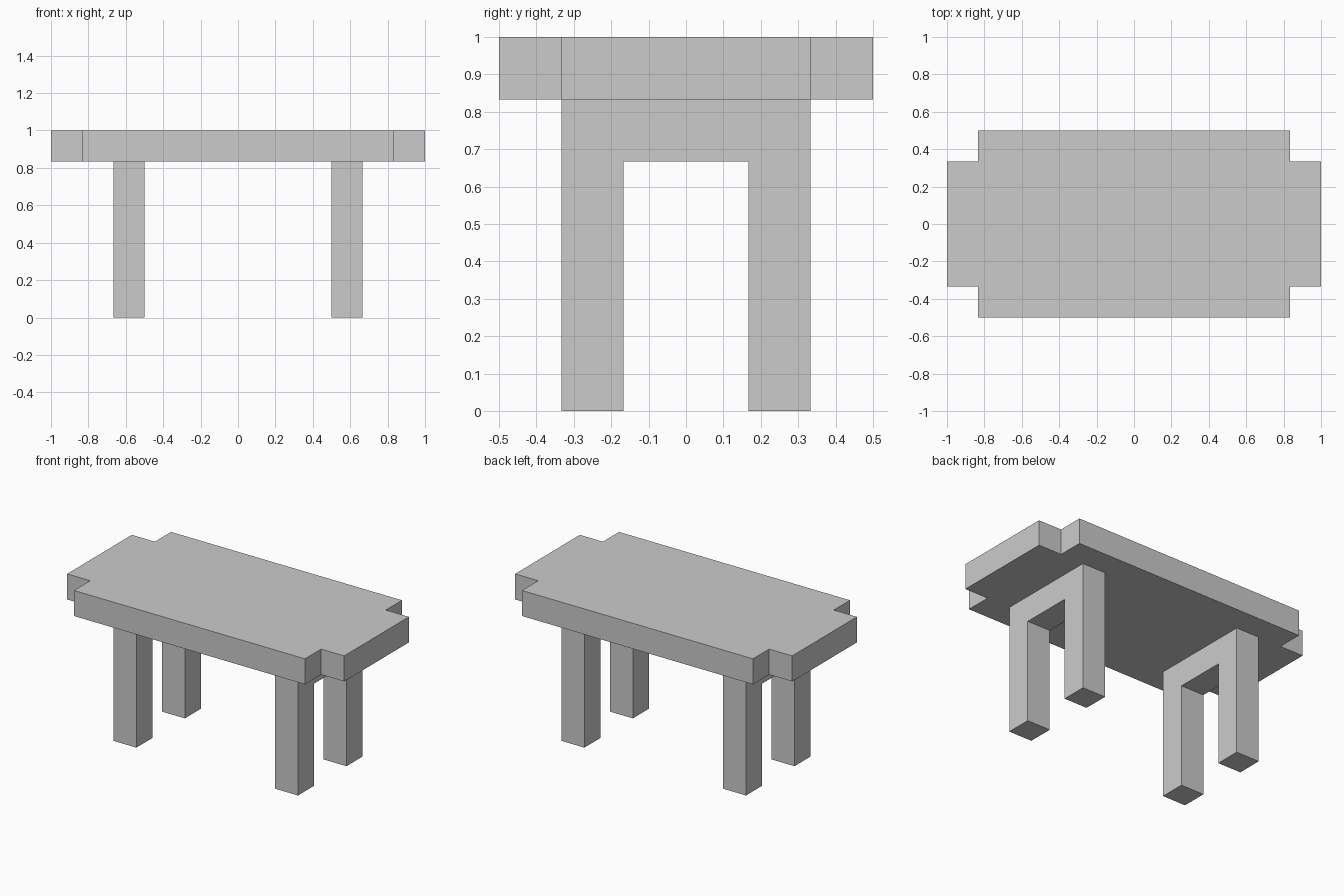
import bpy
import bmesh

if "Cube" in bpy.data.objects:
    bpy.data.objects.remove(bpy.data.objects["Cube"])

U = 1 / 6  # modelling unit: every size is a multiple of a sixth


def extrude_profile(name, points, direction):
    """Make a solid from a closed planar outline swept along a direction."""
    bm = bmesh.new()
    face = bm.faces.new([bm.verts.new(p) for p in points])
    result = bmesh.ops.extrude_face_region(bm, geom=[face])
    moved = [g for g in result["geom"] if isinstance(g, bmesh.types.BMVert)]
    bmesh.ops.translate(bm, verts=moved, vec=direction)
    bmesh.ops.recalc_face_normals(bm, faces=bm.faces)
    mesh = bpy.data.meshes.new(name)
    bm.to_mesh(mesh)
    bm.free()
    obj = bpy.data.objects.new(name, mesh)
    bpy.context.collection.objects.link(obj)
    return obj


# Table top: rectangle with a square notch at each corner
corner = [(6, 2), (5, 2), (5, 3)]
outline = (corner
           + [(-x, y) for x, y in reversed(corner)]
           + [(-x, -y) for x, y in corner]
           + [(x, -y) for x, y in reversed(corner)])
extrude_profile("table_top", [(x * U, y * U, 5 * U) for x, y in outline], (0, 0, U))

# Leg frames: two legs joined by a crossbar under the top
half = [(2, 5), (2, 0), (1, 0), (1, 4)]
arch = half + [(-y, z) for y, z in reversed(half)]
for name, x in (("left_leg_frame", -4), ("right_leg_frame", 3)):
    extrude_profile(name, [(x * U, y * U, z * U) for y, z in arch], (U, 0, 0))
